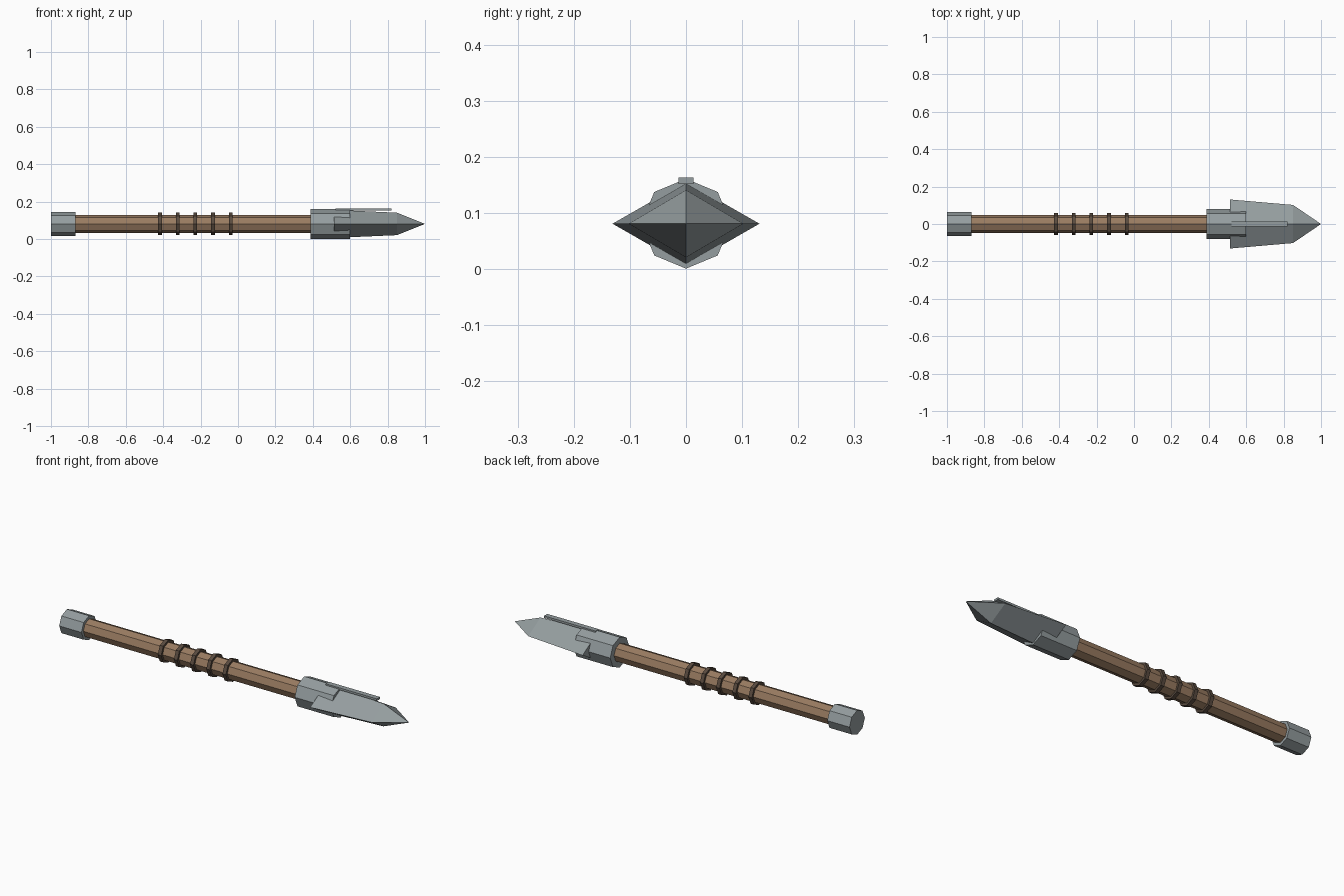
import bpy, bmesh, math
from mathutils import Matrix, Vector

cube = bpy.data.objects.get("Cube")
if cube:
    bpy.data.objects.remove(cube, do_unlink=True)

AXIS_Z = 0.081


def material(name, rgb):
    m = bpy.data.materials.new(name)
    m.use_nodes = True
    m.diffuse_color = (*rgb, 1)
    bsdf = m.node_tree.nodes["Principled BSDF"]
    bsdf.inputs["Base Color"].default_value = (*rgb, 1)
    bsdf.inputs["Roughness"].default_value = 0.7
    return m


steel = material("steel", (0.30, 0.34, 0.35))
wood = material("wood", (0.32, 0.20, 0.12))
leather = material("dark leather", (0.10, 0.07, 0.05))


def finish(name, bm, mat):
    bmesh.ops.recalc_face_normals(bm, faces=bm.faces)
    mesh = bpy.data.meshes.new(name)
    bm.to_mesh(mesh)
    bm.free()
    mesh.materials.append(mat)
    obj = bpy.data.objects.new(name, mesh)
    obj.location.z = AXIS_Z
    bpy.context.collection.objects.link(obj)
    return obj


def octagon_rod(name, x0, x1, radius, mat):
    """Eight-sided rod lying along x, with corners on the y and z axes."""
    bm = bmesh.new()
    place = Matrix.Translation(((x0 + x1) / 2, 0, 0)) @ Matrix.Rotation(math.pi / 2, 4, "Y")
    bmesh.ops.create_cone(bm, cap_ends=True, segments=8, radius1=radius,
                          radius2=radius, depth=x1 - x0, matrix=place)
    return finish(name, bm, mat)


# Handle with its end cap and head socket
octagon_rod("shaft", -0.95, 0.45, 0.048, wood)
octagon_rod("end_cap", -1.0, -0.87, 0.064, steel)
octagon_rod("head_socket", 0.387, 0.60, 0.080, steel)

# Grip wraps
for i in range(5):
    x = -0.417 + i * 0.0945
    octagon_rod(f"grip_band_{i + 1}", x - 0.01, x + 0.01, 0.060, leather)

# Blade: diamond sections tapering to a point
bm = bmesh.new()
rings = []
for x, half_width, half_height in ((0.513, 0.131, 0.075), (0.85, 0.102, 0.060)):
    rings.append([bm.verts.new(p) for p in ((x, half_width, 0), (x, 0, half_height),
                                            (x, -half_width, 0), (x, 0, -half_height))])
tip = bm.verts.new((1.0, 0, 0))
base, shoulder = rings
bm.faces.new(base)
for i in range(4):
    j = (i + 1) % 4
    bm.faces.new((base[i], base[j], shoulder[j], shoulder[i]))
    bm.faces.new((shoulder[i], shoulder[j], tip))
finish("blade", bm, steel)

# Flat strip along the top ridge of the blade
bm = bmesh.new()
bmesh.ops.create_cube(bm, size=1)
bmesh.ops.scale(bm, verts=bm.verts, vec=Vector((0.30, 0.027, 0.011)))
bmesh.ops.translate(bm, verts=bm.verts, vec=Vector((0.67, 0, 0.0765)))
finish("ridge_strip", bm, steel)
